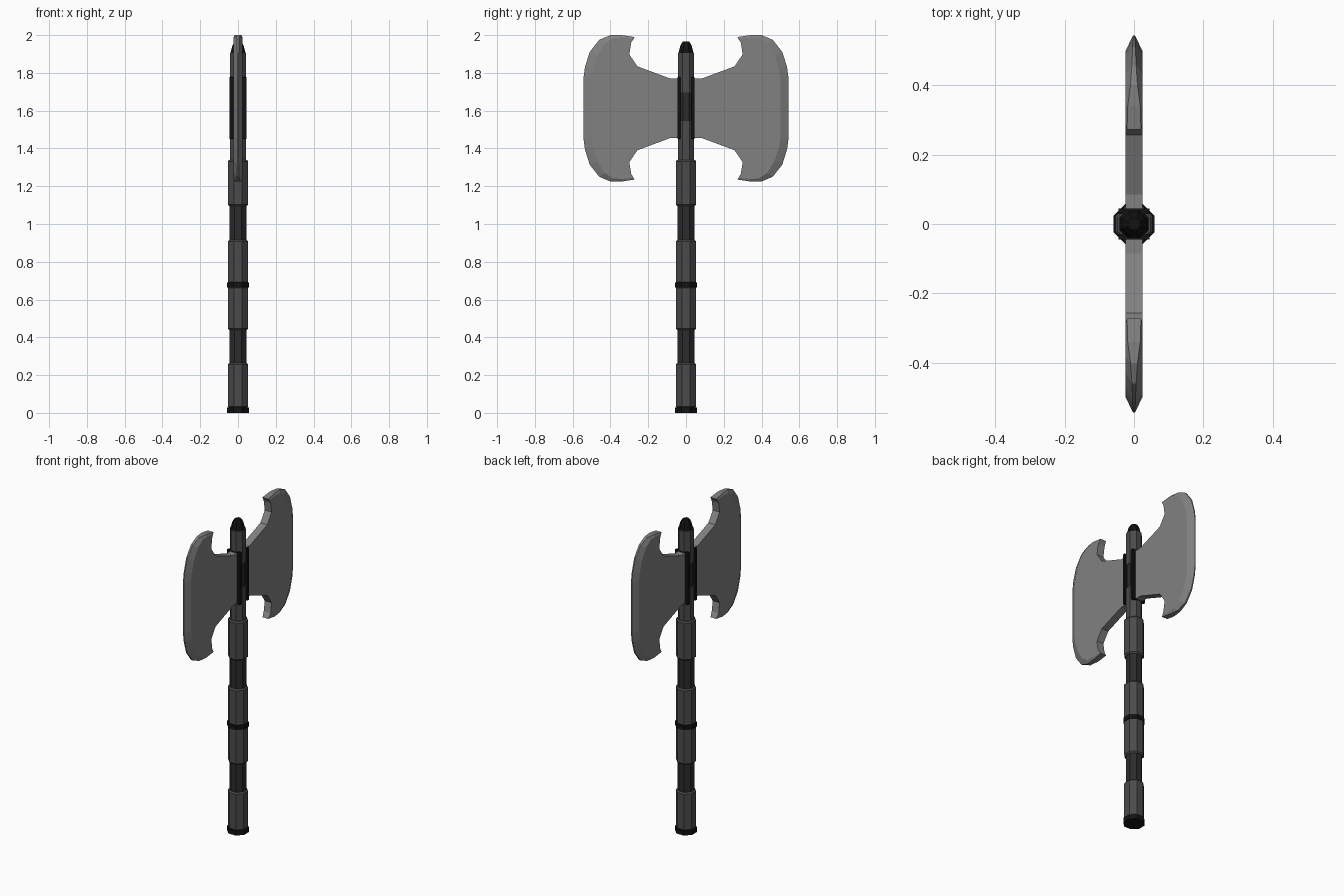
import bpy, bmesh, math

if "Cube" in bpy.data.objects:
    bpy.data.objects.remove(bpy.data.objects["Cube"])


def material(name, v):
    m = bpy.data.materials.new(name)
    m.diffuse_color = (v, v, v, 1)
    m.use_nodes = True
    m.node_tree.nodes["Principled BSDF"].inputs["Base Color"].default_value = m.diffuse_color
    return m


STEEL = material("steel", 0.22)
GRIP = material("grip_grey", 0.07)
WRAP = material("wrap_dark", 0.025)
BLACK = material("black_metal", 0.006)


def finish(name, bm, mat):
    bmesh.ops.recalc_face_normals(bm, faces=bm.faces[:])
    me = bpy.data.meshes.new(name)
    bm.to_mesh(me)
    bm.free()
    me.materials.append(mat)
    ob = bpy.data.objects.new(name, me)
    bpy.context.collection.objects.link(ob)
    return ob


def octagon(name, profile, mat):
    """Stack of octagonal rings from (apothem, z) pairs."""
    bm = bmesh.new()
    rings = []
    for a, z in profile:
        r = a / math.cos(math.pi / 8)
        rings.append([bm.verts.new((r * math.cos((i + .5) * math.pi / 4),
                                    r * math.sin((i + .5) * math.pi / 4), z)) for i in range(8)])
    for lo, hi in zip(rings, rings[1:]):
        for i in range(8):
            j = (i + 1) % 8
            bm.faces.new((lo[i], lo[j], hi[j], hi[i]))
    bm.faces.new(rings[0])
    bm.faces.new(rings[-1])
    return finish(name, bm, mat)


def box(name, x, y0, y1, z0, z1, mat):
    bm = bmesh.new()
    bmesh.ops.create_cube(bm, size=1)
    for v in bm.verts:
        v.co = (v.co.x * 2 * x, (y0 + y1) / 2 + v.co.y * (y1 - y0), (z0 + z1) / 2 + v.co.z * (z1 - z0))
    return finish(name, bm, mat)


# Handle: grips with chamfered ends, thin wraps, rings
for i, (z0, z1) in enumerate([(.025, .265), (.44, .67), (.685, .915), (1.095, 1.34)]):
    octagon(f"grip_{i}", [(.047, z0), (.054, z0 + .008), (.054, z1 - .008), (.047, z1)], GRIP)
for i, (z0, z1) in enumerate([(.26, .445), (.91, 1.10)]):
    octagon(f"wrap_{i}", [(.045, z0), (.045, z1)], WRAP)
octagon("pommel", [(.059, 0), (.059, .028)], BLACK)
octagon("middle_ring", [(.059, .663), (.059, .689)], BLACK)

# Upper shaft, slotted around the blade socket
octagon("lower_shaft", [(.043, 1.335), (.043, 1.545)], GRIP)
octagon("socket_core", [(.038, 1.54), (.038, 1.70)], WRAP)
octagon("upper_shaft", [(.043, 1.695), (.043, 1.905)], GRIP)
octagon("top_cap", [(.043, 1.90), (.037, 1.915), (.030, 1.945), (.018, 1.965)], BLACK)

# Blade profile, upper half: (y, z offset from blade centre, half thickness)
ZC, T = 1.6125, .024
back = [(.03, .158), (.085, .158), (.257, .222), (.30, .285), (.29, .348)]
edge = [(.272, .377, .020), (.34, .3875, .018), (.40, .3875, .010), (.46, .362, .006),
        (.51, .298, .004), (.535, .218, .003), (.543, .158, .003)]
inner = [(.285, .369), (.34, .374), (.385, .372), (.43, .342), (.47, .277), (.493, .207), (.50, .158)]


def full(pts):
    return pts + [(p[0], -p[1], *p[2:]) for p in reversed(pts)]


def blade(name, side):
    bm = bmesh.new()
    flat = full(back + inner)
    rim = full([(y, z, T) for y, z in back] + edge)
    n = len(flat)
    loops = []
    for s in (1, -1):
        f = [bm.verts.new((s * T, side * y, ZC + z)) for y, z in flat]
        r = [f[i] if t == T else bm.verts.new((s * t, side * y, ZC + z))
             for i, (y, z, t) in enumerate(rim)]
        bm.faces.new(f)
        # Ground bevel between the flat and the cutting edge
        for i in range(n):
            j = (i + 1) % n
            quad = list(dict.fromkeys((f[i], f[j], r[j], r[i])))
            if len(quad) > 2:
                bm.faces.new(quad)
        loops.append(r)
    a, b = loops
    for i in range(n):
        j = (i + 1) % n
        bm.faces.new((a[i], a[j], b[j], b[i]))
    return finish(name, bm, STEEL)


# Mirrored blades and the collar strips that clamp them
for label, s in (("right", 1), ("left", -1)):
    blade(f"{label}_blade", s)
    y0, y1 = sorted((s * .029, s * .044))
    box(f"{label}_collar_strip", .045, y0, y1, 1.45, 1.777, BLACK)
